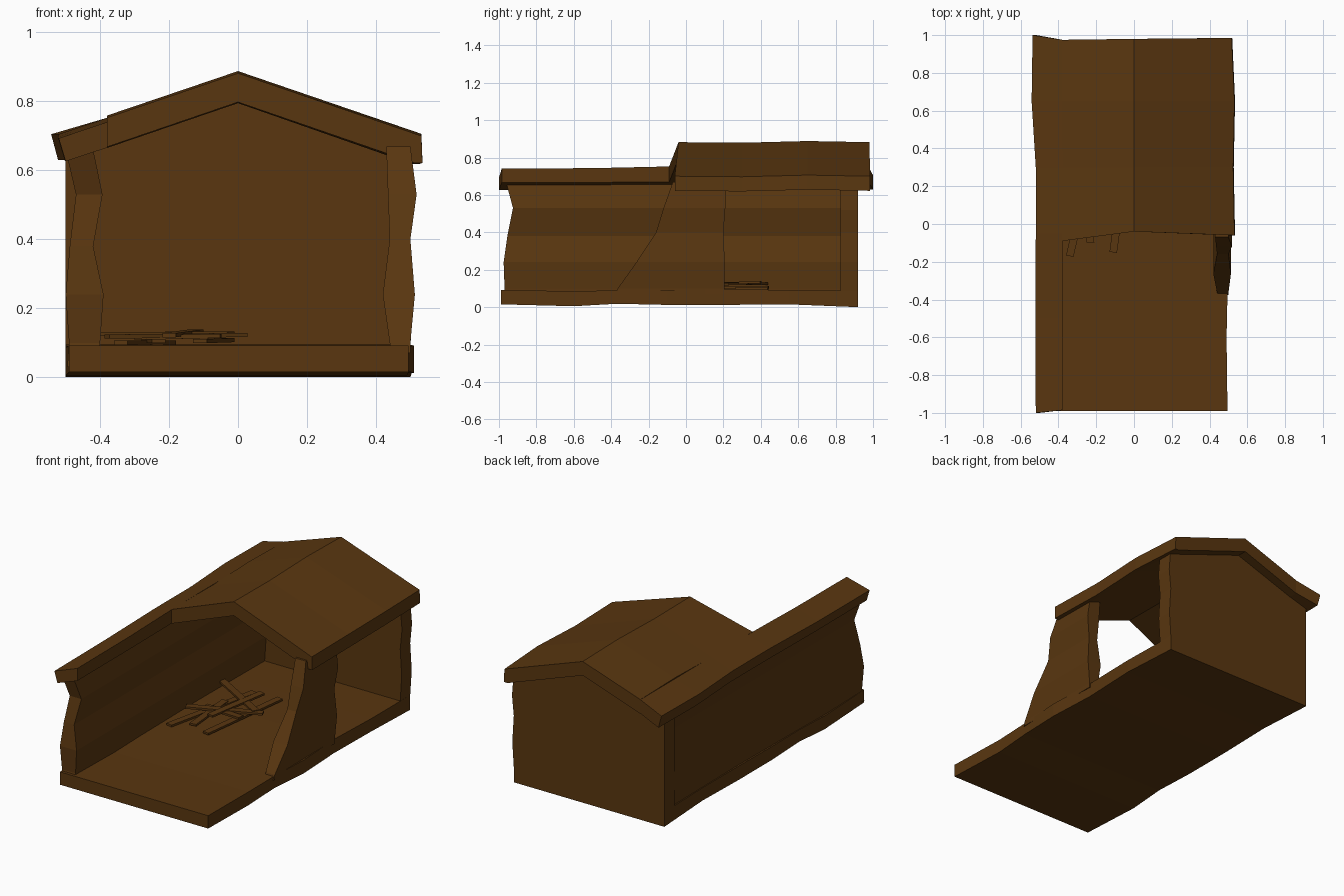
import bpy, bmesh, math, random
from mathutils import Matrix, Vector

random.seed(4)
wood = bpy.data.materials.new("dark brown wood")
wood.diffuse_color = (0.10, 0.037, 0.005, 1)


def loft(name, sections):
    """Skin matching closed loops of 3D points and cap both ends."""
    bm = bmesh.new()
    rings = [[bm.verts.new(p) for p in s] for s in sections]
    n = len(rings[0])
    for a, b in zip(rings, rings[1:]):
        for i in range(n):
            j = (i + 1) % n
            bm.faces.new((a[i], a[j], b[j], b[i]))
    bm.faces.new(rings[0][::-1])
    bm.faces.new(rings[-1])
    bmesh.ops.recalc_face_normals(bm, faces=bm.faces)
    me = bpy.data.meshes.new(name)
    bm.to_mesh(me)
    bm.free()
    me.materials.append(wood)
    ob = bpy.data.objects.new(name, me)
    bpy.context.collection.objects.link(ob)
    return ob


def column(name, levels):
    """Wall from stacked rectangles: z, x0, x1, y0, y1."""
    loft(name, [[(x0, y0, z), (x1, y0, z), (x1, y1, z), (x0, y1, z)]
                for z, x0, x1, y0, y1 in levels])


# floor slab with uneven edges: y, left, right, bottom, top
floor = [(-0.99, -0.49, 0.495, 0.015, 0.092), (-0.6, -0.50, 0.49, 0.005, 0.085),
         (-0.37, -0.495, 0.495, 0.018, 0.09), (-0.1, -0.50, 0.51, 0.012, 0.092),
         (0.2, -0.50, 0.495, 0.012, 0.095), (0.55, -0.495, 0.505, 0.015, 0.092),
         (0.92, -0.50, 0.50, 0.0, 0.088)]
loft("floor", [[(l, y, b), (r, y, b), (r, y, t), (l, y, t)] for y, l, r, b, t in floor])

# long left wall with a crooked front edge
column("left_wall", [
    (0.03, -0.495, -0.40, -0.985, 0.915), (0.10, -0.49, -0.40, -0.97, 0.915),
    (0.24, -0.50, -0.39, -0.975, 0.92), (0.38, -0.488, -0.42, -0.955, 0.92),
    (0.53, -0.47, -0.393, -0.925, 0.92), (0.66, -0.50, -0.42, -0.96, 0.915)])

# broken stub of the right wall in front of the opening
column("right_wall", [
    (0.07, 0.445, 0.50, -0.375, 0.205), (0.10, 0.44, 0.50, -0.365, 0.205),
    (0.24, 0.42, 0.513, -0.265, 0.207), (0.40, 0.44, 0.50, -0.16, 0.20),
    (0.53, 0.435, 0.518, -0.12, 0.21), (0.67, 0.43, 0.50, -0.07, 0.215)])

# gabled back wall
gable = [(-0.50, 0.02), (0.50, 0.02), (0.50, 0.09), (0.51, 0.24), (0.50, 0.40),
         (0.512, 0.52), (0.50, 0.66), (0.0, 0.83), (-0.50, 0.66)]
loft("back_wall", [[(x, y, z) for x, z in gable] for y in (0.825, 0.92)])


def roof_section(y_left, y_ridge, y_right, lift, out):
    return [(-0.38, y_left, 0.753 + lift), (0, y_ridge, 0.882 + lift),
            (out, y_right, 0.70 + lift), (out + 0.003, y_right, 0.622 + lift),
            (out - 0.022, y_right, 0.622 + lift), (0, y_ridge, 0.798 + lift),
            (-0.38, y_left, 0.668 + lift)]


# pitched roof, snapped off halfway along
loft("roof", [roof_section(-0.09, -0.04, -0.06, 0, 0.532),
              roof_section(0.3, 0.3, 0.3, -0.003, 0.525),
              roof_section(0.65, 0.65, 0.65, 0.006, 0.532),
              roof_section(0.975, 0.98, 0.985, 0, 0.517)])

# left eave runs the whole length: y outer, y inner, outer x, drop
eave = [(-1.0, -0.985, -0.52, 0.012), (-0.5, -0.5, -0.522, 0.01), (-0.05, -0.05, -0.52, 0.0),
        (0.3, 0.3, -0.52, 0.0), (0.65, 0.65, -0.542, 0.0), (1.0, 0.975, -0.537, 0.0)]
loft("left_eave", [[(x, yo, 0.705 - d), (-0.378, yi, 0.753 - d),
                    (-0.378, yi, 0.670 - d * .3), (x + 0.02, yo, 0.630 - d * .3)]
                   for yo, yi, x, d in eave])


# heap of loose sticks on the floor: start x, y and end x, y, height
sticks = [(-0.11, -0.15, -0.03, 0.44, 0.105), (-0.34, -0.17, -0.20, 0.44, 0.10),
          (-0.38, 0.05, 0.02, 0.21, 0.118), (-0.40, 0.42, -0.02, 0.20, 0.125),
          (-0.23, -0.10, -0.26, 0.25, 0.105), (-0.30, 0.12, -0.05, 0.10, 0.115),
          (-0.20, 0.02, -0.12, 0.40, 0.122)]
for i, (xa, ya, xb, yb, z) in enumerate(sticks):
    a, b = Vector((xa, ya, z)), Vector((xb, yb, z + random.uniform(0.0, 0.012)))
    side = (b - a).cross(Vector((0, 0, 1))).normalized() * 0.02
    up = Vector((0, 0, 0.006))
    loft(f"stick_{i + 1}", [[p - side - up, p + side - up, p + side + up, p - side + up]
                            for p in (a, b)])
